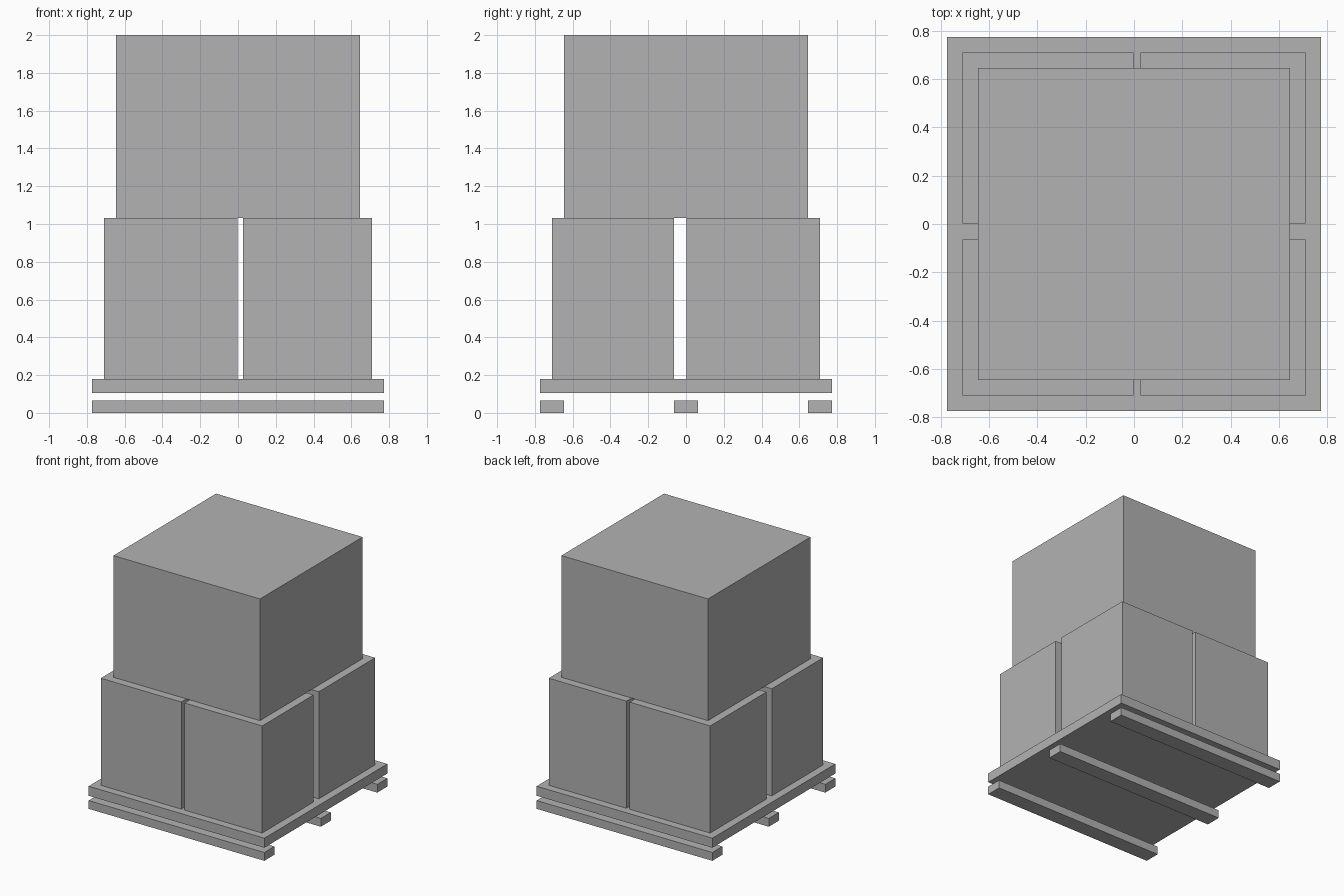
import bpy
from mathutils import Vector

old = bpy.data.objects.get("Cube")
if old:
    bpy.data.objects.remove(old, do_unlink=True)

# Single flat colour
grey = bpy.data.materials.new("plain_grey")
grey.use_nodes = True
colour = (0.448, 0.448, 0.448, 1)
grey.diffuse_color = colour
grey.node_tree.nodes["Principled BSDF"].inputs["Base Color"].default_value = colour


def box(name, x, y, z):
    """Add a box spanning the given (low, high) ranges."""
    low, high = Vector((x[0], y[0], z[0])), Vector((x[1], y[1], z[1]))
    bpy.ops.mesh.primitive_cube_add(size=1, location=(low + high) / 2)
    obj = bpy.context.object
    obj.name = name
    obj.scale = high - low
    bpy.ops.object.transform_apply(location=False, rotation=False, scale=True)
    obj.data.materials.append(grey)
    return obj


# Pallet: three runners below a separate deck
edge = 0.773
full = (-edge, edge)
for name, y in (("front", -0.71), ("middle", 0), ("back", 0.71)):
    box(f"pallet_runner_{name}", full, (y - 0.063, y + 0.063), (0, 0.066))
box("pallet_deck", full, full, (0.104, 0.18))

# Lower layer: four crates with a narrow and a wide gap between them
columns = {"right": (-0.71, -0.002), "left": (0.027, 0.71)}
rows = {"front": (-0.71, -0.064), "back": (0.002, 0.71)}
for row, y in rows.items():
    for column, x in columns.items():
        box(f"lower_crate_{row}_{column}", x, y, (0.18, 1.032))

# Upper layer: one large crate
box("upper_crate", (-0.645, 0.645), (-0.645, 0.645), (1.032, 2))
